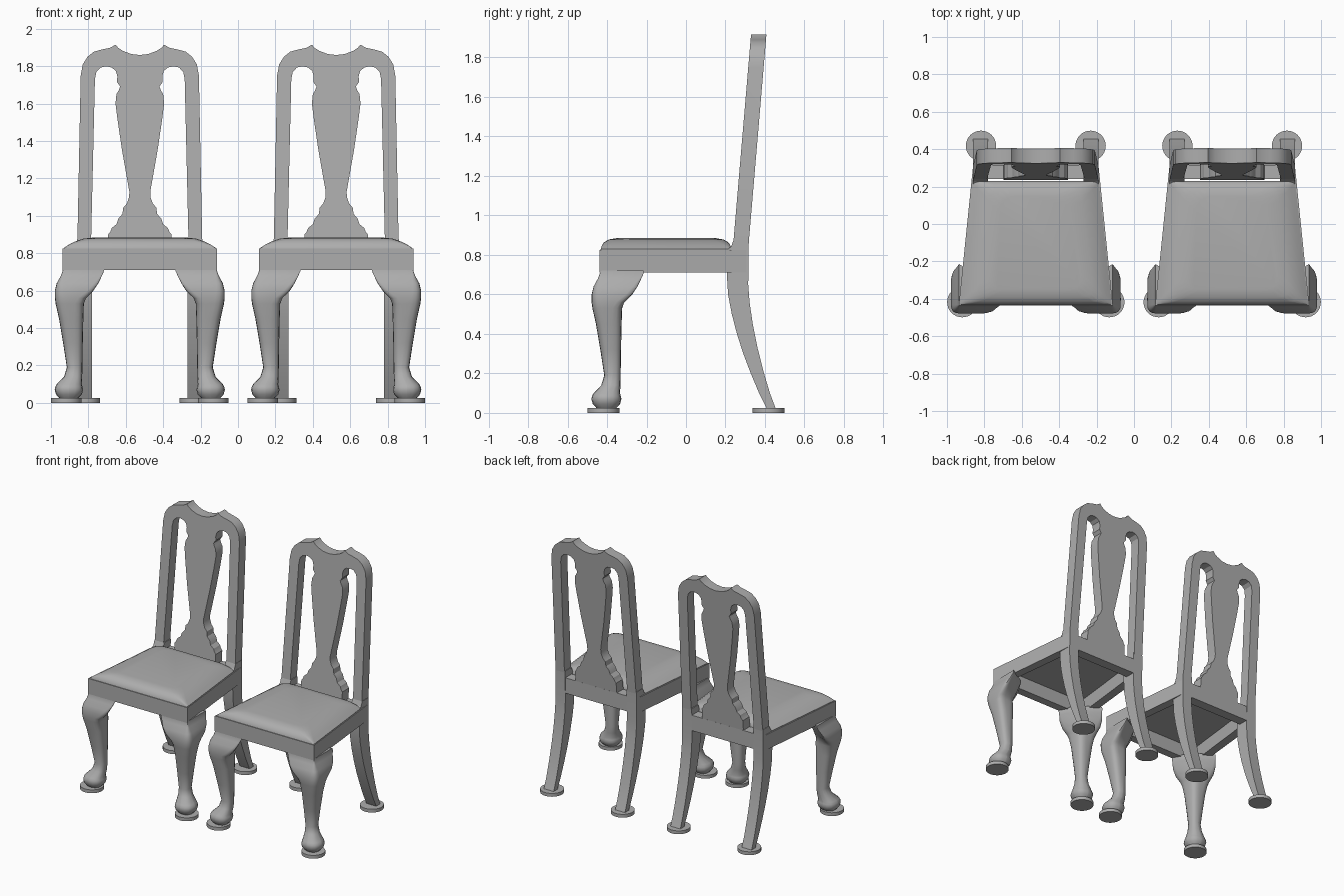
import bpy, bmesh, math
from mathutils import Vector

cube = bpy.data.objects.get("Cube")
if cube:
    bpy.data.objects.remove(cube, do_unlink=True)

grey = bpy.data.materials.new("plain grey")
grey.use_nodes = True
grey.diffuse_color = (0.42, 0.42, 0.42, 1)
grey.node_tree.nodes["Principled BSDF"].inputs["Base Color"].default_value = grey.diffuse_color

CHAIRS = (("right_chair", -0.525), ("left_chair", 0.525))


def place(name, bm, smooth=None):
    """Turn a bmesh into one object per chair."""
    bmesh.ops.recalc_face_normals(bm, faces=bm.faces)
    mesh = bpy.data.meshes.new(name)
    bm.to_mesh(mesh)
    bm.free()
    mesh.materials.append(grey)
    for chair, x in CHAIRS:
        ob = bpy.data.objects.new(f"{chair}_{name}", mesh)
        bpy.context.collection.objects.link(ob)
        ob.location.x = x
        if smooth and chair == "right_chair":
            bpy.ops.object.select_all(action='DESELECT')
            ob.select_set(True)
            bpy.context.view_layer.objects.active = ob
            bpy.ops.object.shade_smooth_by_angle(angle=math.radians(smooth))


def loft(rings, caps=True):
    """Skin a stack of rings that all have the same number of points."""
    bm = bmesh.new()
    rows = [[bm.verts.new(p) for p in ring] for ring in rings]
    n = len(rows[0])
    pairs = list(zip(rows, rows[1:]))
    if not caps:
        pairs.append((rows[-1], rows[0]))
    for lo, hi in pairs:
        for i in range(n):
            j = (i + 1) % n
            bm.faces.new((lo[i], lo[j], hi[j], hi[i]))
    if caps:
        bm.faces.new(rows[0])
        bm.faces.new(rows[-1])
    return bm


def rounded(corners, radius, steps=4):
    """Round each corner of a 2D polygon with a small curve."""
    pts = []
    corners = [Vector(c) for c in corners]
    for i, c in enumerate(corners):
        a, b = corners[i - 1] - c, corners[(i + 1) % len(corners)] - c
        p = c + a.normalized() * min(radius, a.length * 0.499)
        q = c + b.normalized() * min(radius, b.length * 0.499)
        for k in range(steps + 1):
            t = k / steps
            pts.append(p * (1 - t) ** 2 + c * 2 * t * (1 - t) + q * t * t)
    return pts


def trapezoid(front_x, rear_x, front_y, rear_y):
    return [(-front_x, front_y), (front_x, front_y), (rear_x, rear_y), (-rear_x, rear_y)]


# Seat rail: open trapezoid frame
outer = trapezoid(0.412, 0.335, -0.437, 0.315)
inner = trapezoid(0.345, 0.275, -0.375, 0.24)
place("seat_rail", loft([[(x, y, z) for x, y in loop] for loop, z in
                         ((outer, 0.71), (outer, 0.825), (inner, 0.825), (inner, 0.71))], caps=False))

# Seat cushion: softly domed pad
rings = []
for z, dx, dy, r in ((0.815, 0.004, 0.004, 0.01), (0.829, 0.004, 0.004, 0.01),
                     (0.847, 0.03, 0.01, 0.03), (0.863, 0.06, 0.02, 0.05),
                     (0.878, 0.1, 0.045, 0.07), (0.885, 0.16, 0.085, 0.08)):
    base = trapezoid(0.411 - dx, 0.34 - dx, -0.436 + dy, 0.235 - dy)
    rings.append([(p.x, p.y, z) for p in rounded(base, r)])
place("seat_cushion", loft(rings), 35)

# Back: posts, crest and vase splat cut from one board, leaning backwards
half = [(0, 1.86), (0.045, 1.865), (0.09, 1.882), (0.115, 1.898), (0.13, 1.915),
        (0.16, 1.898), (0.2, 1.89), (0.245, 1.878), (0.28, 1.85), (0.305, 1.81),
        (0.316, 1.75), (0.335, 0.8), (0.262, 0.8), (0.24, 1.73), (0.232, 1.77),
        (0.21, 1.793), (0.18, 1.8), (0.15, 1.793), (0.128, 1.775), (0.12, 1.745),
        (0.122, 1.715), (0.105, 1.692), (0.112, 1.672), (0.125, 1.65), (0.13, 1.6),
        (0.12, 1.52), (0.095, 1.35), (0.056, 1.13), (0.057, 1.1), (0.07, 1.065),
        (0.088, 1.045), (0.093, 1.01), (0.115, 0.985), (0.125, 0.955), (0.15, 0.935),
        (0.158, 0.915), (0.17, 0.9), (0.172, 0.8)]
board = half + [(-x, z) for x, z in reversed(half[1:])]
place("back_frame", loft([[(x, y + 0.085 * (z - 0.83), z) for x, z in board]
                          for y in (0.237, 0.315)]), 25)

# Back legs: swept profile, and front legs: cabriole loft; both mirrored
sweep = [(0.41, 0.02), (0.37, 0.1), (0.328, 0.2), (0.29, 0.3), (0.258, 0.4), (0.232, 0.5),
         (0.213, 0.6), (0.207, 0.7), (0.207, 0.825), (0.228, 0.842), (0.241, 0.875),
         (0.318, 0.875), (0.315, 0.65), (0.322, 0.56), (0.338, 0.45), (0.362, 0.33),
         (0.395, 0.2), (0.425, 0.1), (0.455, 0.02)]

# height, inner edge, outer edge, corner radius, inner corner scoop
cabriole = ((0.02, 0.335, 0.425, 0.1, 0), (0.045, 0.31, 0.448, 0.1, 0), (0.07, 0.303, 0.455, 0.1, 0),
            (0.085, 0.306, 0.452, 0.1, 0), (0.1, 0.31, 0.444, 0.1, 0), (0.14, 0.308, 0.405, 0.06, 0),
            (0.19, 0.307, 0.39, 0.05, 0), (0.32, 0.305, 0.41, 0.045, 0), (0.45, 0.302, 0.432, 0.05, 0),
            (0.53, 0.298, 0.45, 0.05, 0.05), (0.56, 0.28, 0.454, 0.05, 0.3),
            (0.6, 0.235, 0.454, 0.045, 0.6), (0.64, 0.21, 0.444, 0.035, 0.7),
            (0.68, 0.197, 0.422, 0.015, 0.75), (0.705, 0.19, 0.413, 0.004, 0.75),
            (0.72, 0.19, 0.411, 0.003, 0.75))

for side, s in (("left", 1), ("right", -1)):
    place(f"{side}_back_leg", loft([[(s * x, y, z) for y, z in sweep] for x in (0.255, 0.336)]), 25)

    rings = []
    for z, a, b, r, k in cabriole:
        m = a + k * (b - a) / 2
        section = rounded([(a, b), (b, b), (b, a), (m, m)], r)
        rings.append([(s * p.x, -p.y - 0.024, z) for p in section])
    place(f"{side}_front_leg", loft(rings), 40)

    # Round floor pads under every foot
    for end, x, y in (("front", 0.393, -0.418), ("back", 0.293, 0.418)):
        circle = [(s * x + 0.081 * math.cos(t * math.tau / 32),
                   y + 0.081 * math.sin(t * math.tau / 32)) for t in range(32)]
        place(f"{side}_{end}_floor_pad", loft([[(u, v, z) for u, v in circle] for z in (0, 0.025)]), 30)
